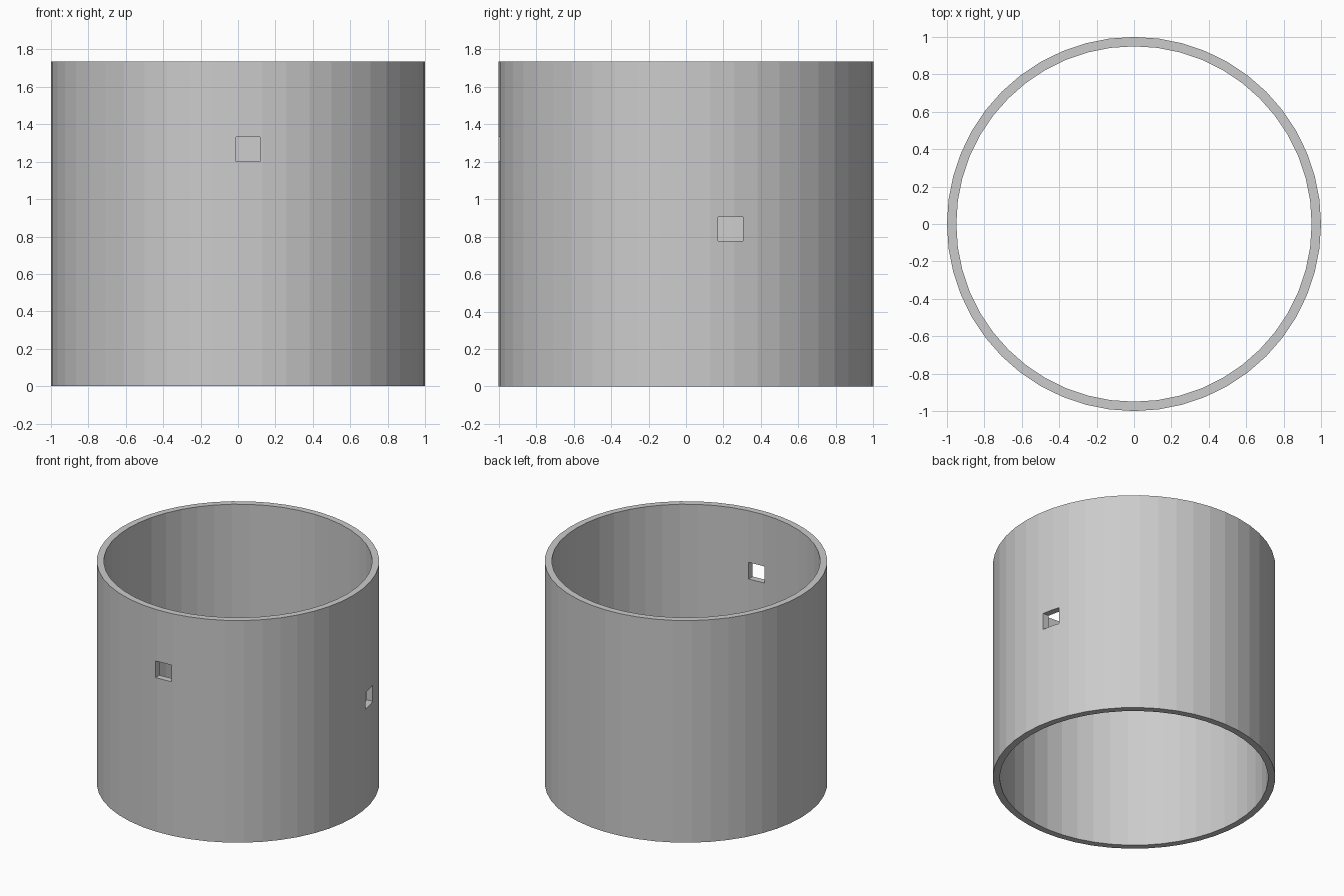
import bpy, bmesh
from math import cos, sin, tau

if "Cube" in bpy.data.objects:
    bpy.data.objects.remove(bpy.data.objects["Cube"])

SIDES, R_OUT, R_IN, HEIGHT = 48, 1.0, 0.95, 1.735

# Open tube: a wall profile swept around z
bm = bmesh.new()
profile = [(R_OUT, 0), (R_OUT, HEIGHT), (R_IN, HEIGHT), (R_IN, 0)]
rings = [[bm.verts.new((r * cos(tau * i / SIDES), r * sin(tau * i / SIDES), z))
          for r, z in profile] for i in range(SIDES)]
for i in range(SIDES):
    a, b = rings[i], rings[(i + 1) % SIDES]
    for j in range(4):
        k = (j + 1) % 4
        bm.faces.new((a[j], b[j], b[k], a[k]))
bmesh.ops.recalc_face_normals(bm, faces=bm.faces)
mesh = bpy.data.meshes.new("tube_wall")
bm.to_mesh(mesh)
bm.free()
tube = bpy.data.objects.new("tube_wall", mesh)
bpy.context.collection.objects.link(tube)


def cut_window(name, location, size):
    """Cut a square window through one side of the wall."""
    bpy.ops.mesh.primitive_cube_add(size=1, location=location)
    cutter = bpy.context.object
    cutter.name = name
    cutter.scale = size
    cutter.hide_render = True
    mod = tube.modifiers.new(name, 'BOOLEAN')
    mod.operation = 'DIFFERENCE'
    mod.solver = 'EXACT'
    mod.object = cutter
    bpy.context.view_layer.objects.active = tube
    bpy.ops.object.modifier_apply(modifier=name)
    bpy.data.objects.remove(cutter, do_unlink=True)


# Front window and right-side window
cut_window("front_window", (0.053, -1, 1.267), (0.13, 0.4, 0.13))
cut_window("right_window", (1, 0.238, 0.84), (0.4, 0.133, 0.13))
